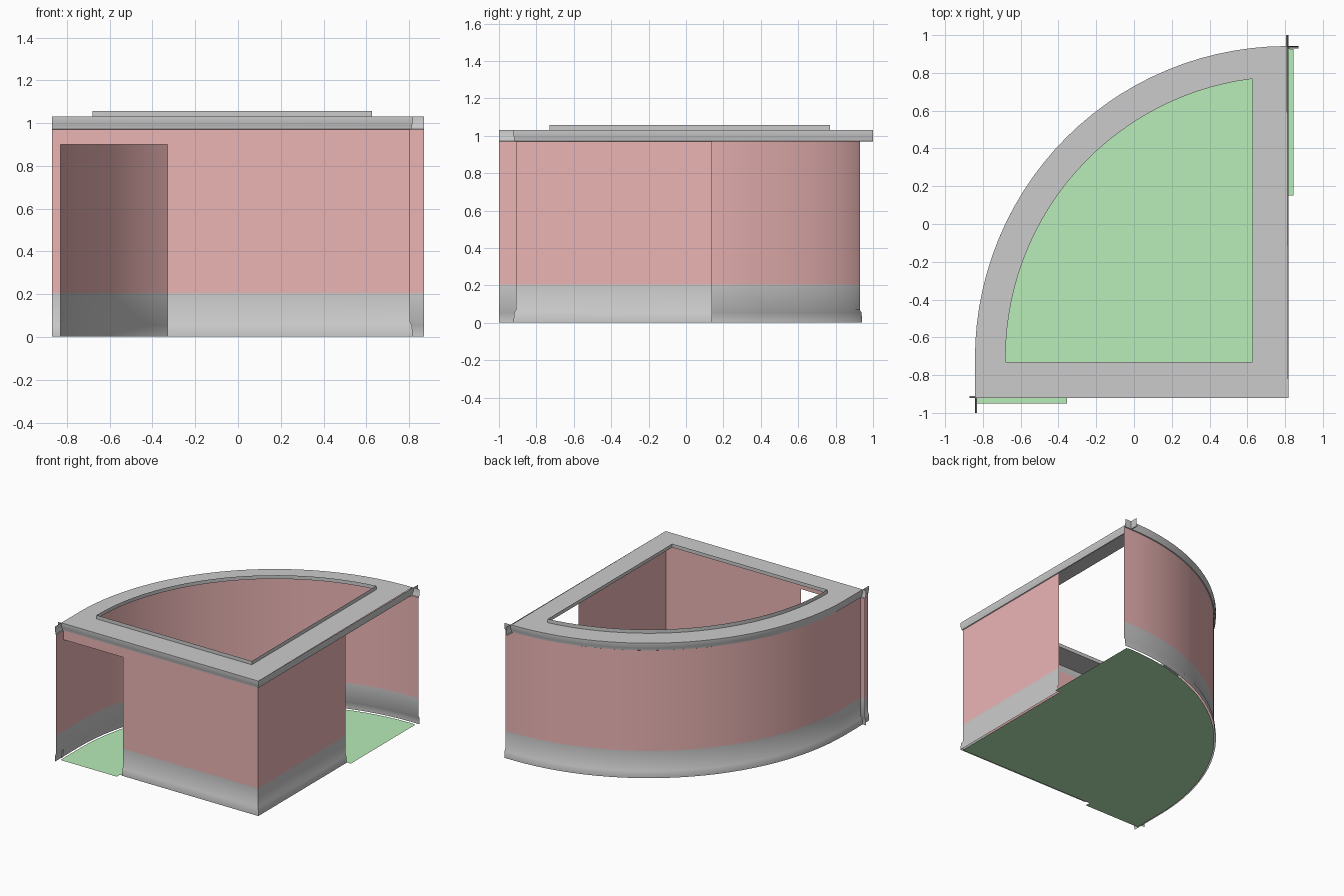
import bpy, bmesh, math
from mathutils import Vector

if "Cube" in bpy.data.objects:
    bpy.data.objects.remove(bpy.data.objects["Cube"])

N = 28                       # segments along the curved wall
CX, CY = 0.81, -0.71         # centre of the quarter arc
FX, FY = 0.805, -0.91        # planes of the right and front walls


def material(name, rgb):
    m = bpy.data.materials.new(name)
    m.diffuse_color = (*rgb, 1)
    m.use_nodes = True
    m.node_tree.nodes["Principled BSDF"].inputs["Base Color"].default_value = m.diffuse_color
    return m


red = material("wall_red", (0.84, 0.46, 0.46))
green = material("floor_green", (0.48, 0.84, 0.48))


def finish(name, bm, mat=None):
    me = bpy.data.meshes.new(name)
    bm.to_mesh(me)
    bm.free()
    ob = bpy.data.objects.new(name, me)
    bpy.context.collection.objects.link(ob)
    if mat:
        me.materials.append(mat)
    bpy.ops.object.select_all(action='DESELECT')
    bpy.context.view_layer.objects.active = ob
    ob.select_set(True)
    bpy.ops.object.shade_smooth_by_angle(angle=math.radians(30))
    return ob


def arc(r, a0, a1):
    return [(CX + r * math.cos(math.radians(a0 + (a1 - a0) * i / N)),
             CY + r * math.sin(math.radians(a0 + (a1 - a0) * i / N))) for i in range(N + 1)]


def sweep(name, path, profile, mat=None):
    """Run an open (outward offset, z) profile along a path; outward is the right hand side."""
    pts = [Vector(p) for p in path]
    dirs = [(b - a).normalized() for a, b in zip(pts, pts[1:])]
    bm = bmesh.new()
    rows = []
    for i, p in enumerate(pts):
        d0, d1 = dirs[max(i - 1, 0)], dirs[min(i, len(dirs) - 1)]
        n0, n1 = Vector((d0.y, -d0.x)), Vector((d1.y, -d1.x))
        mitre = (n0 + n1) / (1 + n0.dot(n1))
        rows.append([bm.verts.new((*(p + mitre * o), z)) for o, z in profile])
    for a, b in zip(rows, rows[1:]):
        for j in range(len(profile) - 1):
            bm.faces.new((a[j], b[j], b[j + 1], a[j + 1]))
    return finish(name, bm, mat)


# Profiles: wall sheet, skirting board, cornice
wall = [(0, 0.205), (0, 0.97)]
skirting = [(0.012, 0.003), (0.012, 0.015), (0.008, 0.055), (0, 0.07), (0, 0.205)]
cornice = [(0, 0.97), (0.006, 0.973), (0.008, 0.99), (0.012, 1.0), (0.012, 1.03)]

# Plan paths
curved = [(0.87, 0.93)] + arc(1.64, 90, 180) + [(-0.83, -1.0)]
straight = [(-0.33, FY), (FX, FY), (FX, 0.14)]
jamb = [(-0.87, FY), (-0.83, FY)]

# Walls with skirting
for part, path in (("curved", curved), ("straight", straight), ("door_jamb", jamb)):
    sweep(part + "_wall", path, wall, red)
    sweep(part + "_skirting", path, skirting)

# Panel above the door opening
sweep("door_lintel", [(-0.83, FY), (-0.33, FY)], [(0, 0.9), (0, 0.97)], red)
bpy.data.objects["door_jamb_wall"].name = "door_jamb"

# Cornices, overrunning at the two sharp corners
sweep("curved_cornice", curved, cornice)
sweep("straight_cornice", [(-0.87, FY), (FX, FY), (FX, 1.0)], cornice)

# Flat roof ring around the opening, with a low upright lip
hole_end = math.degrees(math.acos((0.627 - CX) / 1.49))
outer = [(-0.842, FY - 0.012)] + arc(1.652, 180, 90) + [(FX + 0.012, FY - 0.012)]
inner = [(-0.68, -0.73)] + arc(1.49, 180, hole_end) + [(0.627, -0.73)]
bm = bmesh.new()
loops = [[bm.verts.new((x, y, z)) for x, y in pts]
         for pts, z in ((outer, 1.03), (inner, 1.03), (inner, 1.058))]
for a, b in zip(loops, loops[1:]):
    for i in range(len(a)):
        k = (i + 1) % len(a)
        bm.faces.new((a[i], b[i], b[k], a[k]))
bmesh.ops.recalc_face_normals(bm, faces=bm.faces)
finish("roof_ring", bm)

# Floor with threshold tabs at both openings
outline = ([(-0.83, -0.95), (-0.83, FY)] + arc(1.64, 180, 90)
           + [(0.845, 0.925), (0.845, 0.15), (FX, 0.15), (FX, FY), (-0.355, FY), (-0.355, -0.95)])
bm = bmesh.new()
face = bm.faces.new([bm.verts.new((x, y, 0.0)) for x, y in outline])
face.normal_update()
if face.normal.z < 0:
    face.normal_flip()
bmesh.ops.triangulate(bm, faces=bm.faces[:])
finish("floor", bm, green)
